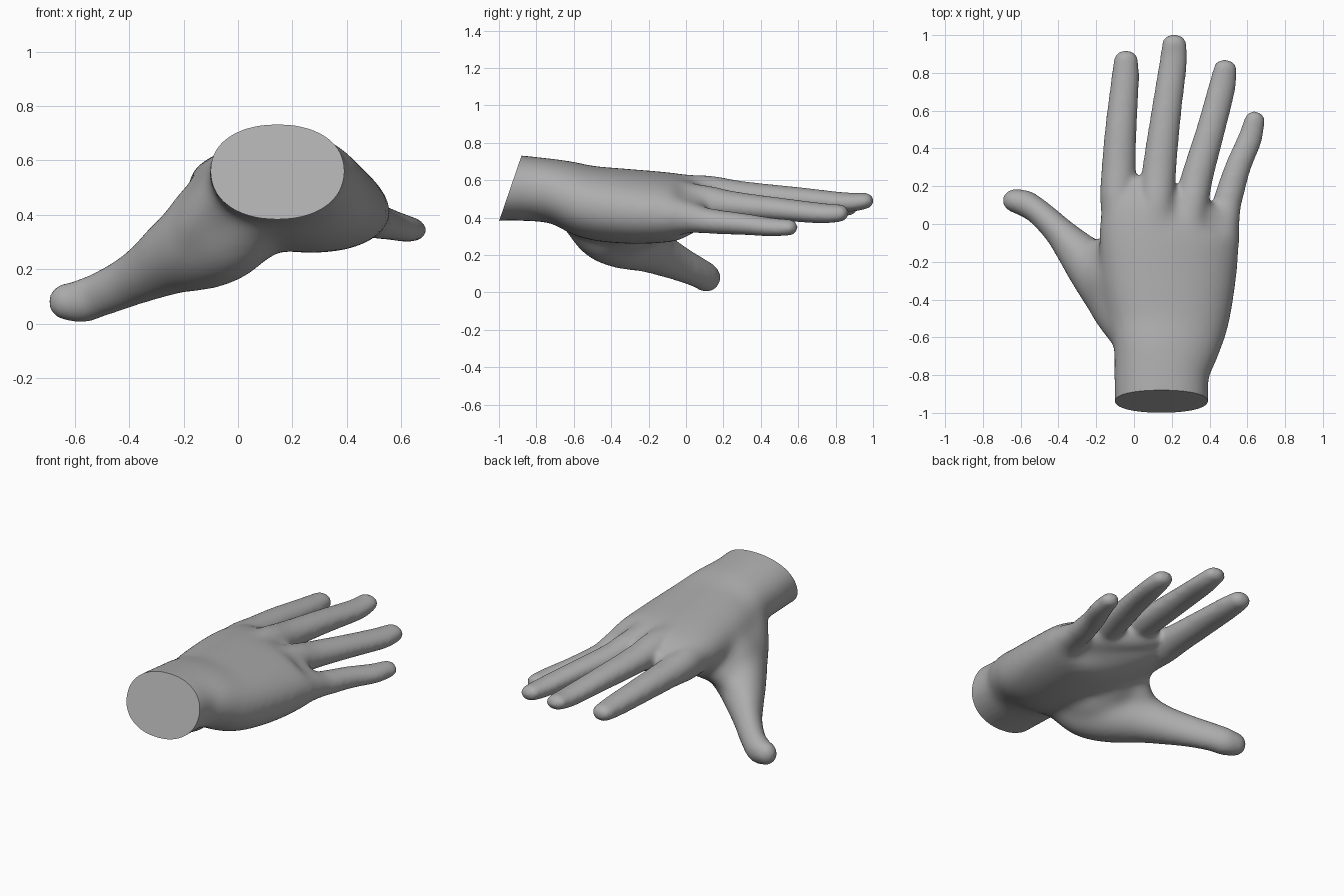
import bpy, bmesh, math
from mathutils import Vector

if "Cube" in bpy.data.objects:
    bpy.data.objects.remove(bpy.data.objects["Cube"])

skin = bpy.data.materials.new("grey_skin")
skin.diffuse_color = (0.42, 0.42, 0.42, 1)
skin.use_nodes = True
skin.node_tree.nodes["Principled BSDF"].inputs["Base Color"].default_value = skin.diffuse_color

STEPS, SIDES = 5, 28
GROW = 0.007   # makes up for the shrinkage of the softening


def spline(a, b, c, d, t):
    return [0.5 * (2 * q + (r - p) * t + (2 * p - 5 * q + 4 * r - s) * t * t
                   + (3 * q - p - 3 * r + s) * t ** 3) for p, q, r, s in zip(a, b, c, d)]


def limb(bm, stations, power=1.0):
    """Closed tube through (x, y, z, half width, half height, roll) with round ends."""
    n = len(stations)
    pts = []
    for i in range(n - 1):
        a, d = stations[max(i - 1, 0)], stations[min(i + 2, n - 1)]
        pts += [spline(a, stations[i], stations[i + 1], d, k / STEPS) for k in range(STEPS)]
    pts.append(list(stations[-1]))
    pos = [Vector(p[:3]) for p in pts]
    tang = [(pos[min(i + 1, len(pos) - 1)] - pos[max(i - 1, 0)]).normalized()
            for i in range(len(pos))]
    rings = [(p, t, s[3] + GROW, s[4] + GROW, s[5]) for p, t, s in zip(pos, tang, pts)]
    # rounded ends
    for end, sign in ((0, -1), (-1, 1)):
        p, t, w, h, roll = rings[end]
        cap = [(p + t * sign * h * math.sin(a), t, w * math.cos(a), h * math.cos(a), roll)
               for a in (0.35, 0.7, 1.05, 1.35, 1.5)]
        rings = cap[::-1] + rings if sign < 0 else rings + cap
    loops = []
    for p, t, w, h, roll in rings:
        side = t.cross(Vector((0, 0, 1))).normalized()
        up = side.cross(t)
        cr, sr = math.cos(math.radians(roll)), math.sin(math.radians(roll))
        side, up = side * cr - up * sr, up * cr + side * sr
        loop = []
        for k in range(SIDES):
            a = 2 * math.pi * k / SIDES
            c, s = (math.copysign(abs(v) ** power, v) for v in (math.cos(a), math.sin(a)))
            loop.append(bm.verts.new(p + side * w * c + up * h * s))
        loops.append(loop)
    for A, B in zip(loops, loops[1:]):
        for k in range(SIDES):
            j = (k + 1) % SIDES
            bm.faces.new((A[k], A[j], B[j], B[k]))
    bm.faces.new(loops[0][::-1])
    bm.faces.new(loops[-1])


def baked(obj):
    """Mesh of the object with its modifiers applied."""
    bpy.context.view_layer.update()
    m = bpy.data.meshes.new_from_object(
        obj.evaluated_get(bpy.context.evaluated_depsgraph_get()))
    obj.modifiers.clear()
    return m


bm = bmesh.new()

# wrist and palm
limb(bm, [
    (.145, -1.15, .56, .24, .175, 0), (.145, -.95, .56, .24, .17, 0),
    (.147, -.78, .55, .247, .165, 0), (.168, -.65, .53, .28, .168, 3),
    (.182, -.5, .48, .32, .188, 6), (.185, -.3, .46, .353, .187, 8),
    (.187, -.1, .455, .37, .172, 9), (.195, .01, .46, .367, .147, 9),
    (.23, .1, .465, .325, .09, 9)], 0.92)

# index finger
limb(bm, [(-.05, -.12, .49, .09, .1, 4), (-.085, .1, .493, .088, .092, 4),
          (-.08, .3, .488, .084, .073, 4), (-.07, .5, .48, .077, .064, 4),
          (-.048, .75, .463, .068, .053, 4), (-.042, .87, .46, .058, .043, 4)])
# middle finger
limb(bm, [(.12, -.1, .53, .1, .095, 6), (.12, .1, .535, .09, .086, 6),
          (.135, .3, .52, .083, .068, 6), (.172, .6, .5, .073, .056, 6),
          (.207, .85, .482, .067, .046, 6), (.213, .96, .49, .058, .037, 6)])
# ring finger
limb(bm, [(.27, -.1, .49, .1, .11, 12), (.305, .1, .482, .084, .086, 12),
          (.335, .25, .467, .078, .067, 12), (.407, .5, .445, .07, .054, 12),
          (.465, .72, .424, .066, .047, 12), (.484, .825, .424, .056, .039, 12)])
# little finger
limb(bm, [(.43, -.15, .42, .11, .11, 14), (.472, 0, .402, .084, .085, 14),
          (.496, .12, .382, .071, .062, 12), (.55, .3, .366, .062, .051, 12),
          (.613, .45, .35, .058, .043, 12), (.64, .555, .347, .048, .036, 12)])
# thumb and its muscle
limb(bm, [(.06, -.55, .44, .14, .14, 0), (-.03, -.44, .36, .16, .185, 0),
          (-.13, -.325, .3, .16, .175, 0), (-.23, -.22, .25, .13, .14, 0),
          (-.32, -.12, .195, .098, .108, 0), (-.41, -.025, .15, .072, .086, 0),
          (-.51, .067, .106, .062, .075, 0), (-.575, .107, .083, .064, .073, 0),
          (-.628, .122, .08, .056, .062, 0)])
# thumb pad on the palm
limb(bm, [(.05, -.5, .40, .14, .13, 0), (.02, -.34, .37, .15, .16, 0),
          (-.02, -.2, .38, .12, .12, 0)])
# web sloping from the palm edge down to the thumb
limb(bm, [(.0, -.55, .48, .15, .13, -40), (-.06, -.4, .415, .21, .135, -42),
          (-.095, -.25, .395, .245, .14, -43), (-.11, -.14, .385, .2, .085, -43)])

mesh = bpy.data.meshes.new("hand")
bmesh.ops.recalc_face_normals(bm, faces=bm.faces)
bm.to_mesh(mesh)
bm.free()
hand = bpy.data.objects.new("hand", mesh)
bpy.context.collection.objects.link(hand)

# fuse the parts into one skin
fuse = hand.modifiers.new("fuse", 'REMESH')
fuse.mode = 'VOXEL'
fuse.voxel_size = 0.013
soft = hand.modifiers.new("soften", 'SMOOTH')
soft.factor = 0.5
soft.iterations = 12
hand.data = baked(hand)

# blend the palm, web and thumb base further, fading out toward fingers and wrist
group = hand.vertex_groups.new(name="palm_blend")
for v in hand.data.vertices:
    x, y, z = v.co
    w = min((0.16 - y) / 0.16, (y + 0.88) / 0.15, (x + 0.40) / 0.12, 1)
    if w > 0:
        group.add([v.index], w, 'REPLACE')
blend = hand.modifiers.new("blend", 'SMOOTH')
blend.factor = 0.5
blend.iterations = 70
blend.vertex_group = group.name
fused = baked(hand)

# slanted flat cut at the wrist
bm = bmesh.new()
bm.from_mesh(fused)
cut = bmesh.ops.bisect_plane(bm, geom=bm.verts[:] + bm.edges[:] + bm.faces[:],
                             plane_co=(0, -1, .38), plane_no=(0, -.35, .12),
                             clear_outer=True)
rim = [e for e in cut["geom_cut"] if isinstance(e, bmesh.types.BMEdge)]
bmesh.ops.contextual_create(bm, geom=rim)
bmesh.ops.recalc_face_normals(bm, faces=bm.faces)
bm.to_mesh(fused)
bm.free()
hand.data = fused
fused.materials.clear()
fused.materials.append(skin)

bpy.context.view_layer.objects.active = hand
hand.select_set(True)
bpy.ops.object.shade_smooth_by_angle(angle=math.radians(40))
